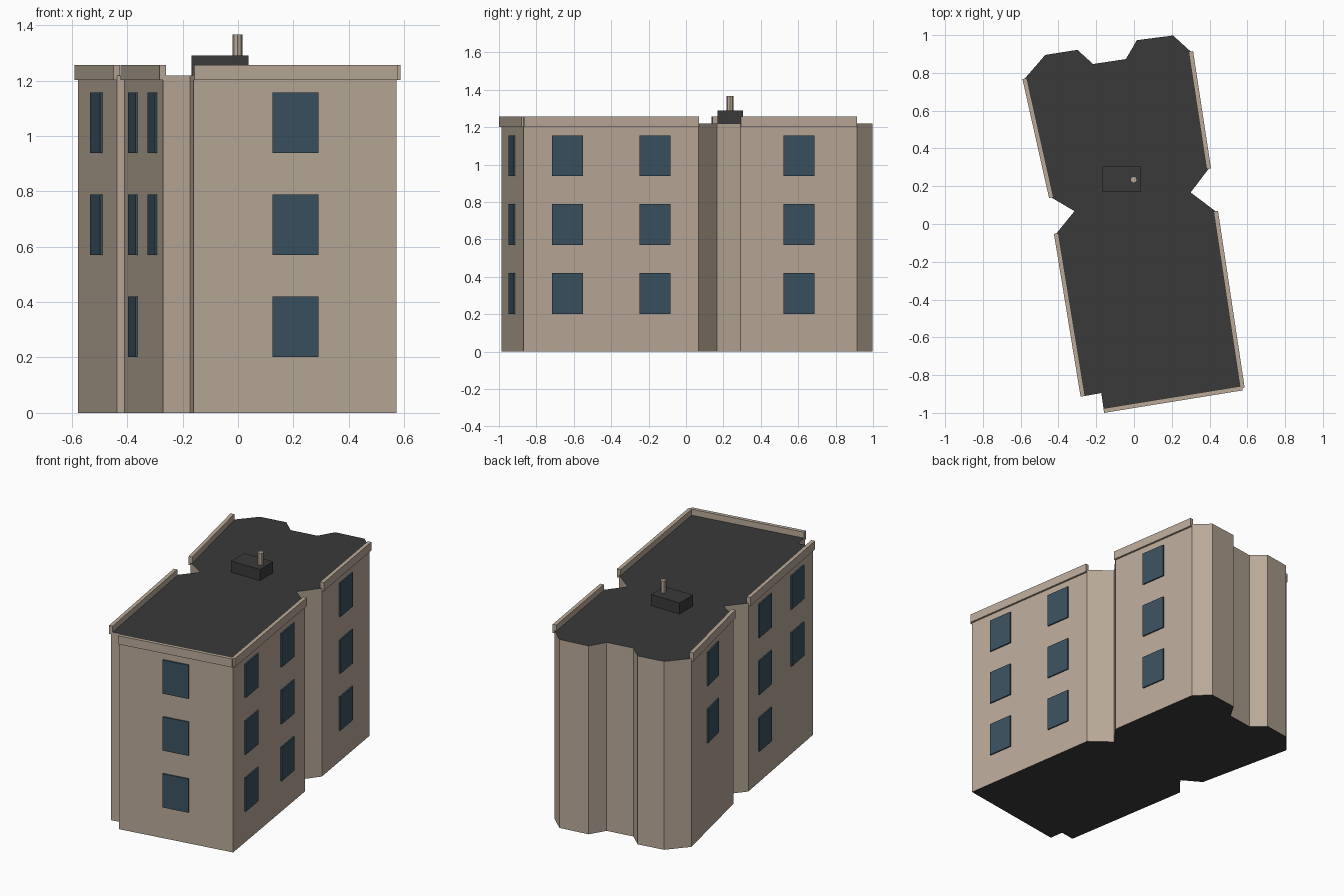
import bpy, bmesh, math
from mathutils import Vector, Matrix

if "Cube" in bpy.data.objects:
    bpy.data.objects.remove(bpy.data.objects["Cube"])


def material(name, rgb):
    m = bpy.data.materials.new(name)
    m.diffuse_color = (*rgb, 1)
    m.use_nodes = True
    m.node_tree.nodes["Principled BSDF"].inputs["Base Color"].default_value = m.diffuse_color
    return m


STONE = material("tan stone", (0.49, 0.40, 0.315))
ROOF = material("dark roof", (0.042, 0.042, 0.042))
GLASS = material("blue glass", (0.042, 0.082, 0.115))

# Footprint corners, anticlockwise from the front left corner
P = [(-0.16, -0.987), (0.573, -0.868), (0.432, 0.067), (0.30, 0.167), (0.395, 0.292),
     (0.30, 0.913), (0.207, 0.998), (0.015, 0.973), (-0.043, 0.873), (-0.217, 0.847),
     (-0.30, 0.922), (-0.47, 0.895), (-0.578, 0.77), (-0.437, 0.14), (-0.315, 0.068),
     (-0.411, -0.05), (-0.27, -0.912), (-0.173, -0.895)]
ROOF_Z = 1.218


def add_object(name, bm, mats):
    bmesh.ops.recalc_face_normals(bm, faces=bm.faces)
    me = bpy.data.meshes.new(name)
    bm.to_mesh(me)
    bm.free()
    for m in mats:
        me.materials.append(m)
    ob = bpy.data.objects.new(name, me)
    bpy.context.collection.objects.link(ob)
    return ob


def box(name, centre, size, mat, angle=0.0):
    bm = bmesh.new()
    m = (Matrix.Translation(centre) @ Matrix.Rotation(angle, 4, 'Z')
         @ Matrix.Diagonal((*size, 1)))
    bmesh.ops.create_cube(bm, size=1, matrix=m)
    return add_object(name, bm, [mat])


# Building body: extruded footprint, dark roof and underside
bm = bmesh.new()
base = bm.faces.new([bm.verts.new((x, y, 0)) for x, y in P])
ext = bmesh.ops.extrude_face_region(bm, geom=[base], use_keep_orig=True)
bmesh.ops.translate(bm, vec=(0, 0, ROOF_Z),
                    verts=[g for g in ext["geom"] if isinstance(g, bmesh.types.BMVert)])
bm.normal_update()
for f in bm.faces:
    f.material_index = 1 if abs(f.normal.z) > 0.5 else 0
add_object("building_body", bm, [STONE, ROOF])

# Long walls: (corner index, window positions along the wall, floors without windows)
WALLS = {
    "front": (0, {0.5: (0, 1, 2)}),
    "right_front": (1, {0.25: (0, 1, 2), 0.75: (0, 1, 2)}),
    "right_back": (4, {0.5: (0, 1, 2)}),
    "left_back": (12, {0.5: (1, 2)}),
    "left_front": (15, {0.25: (0, 1, 2), 0.75: (1, 2)}),
}
for name, (i, windows) in WALLS.items():
    a, b = Vector(P[i]), Vector(P[i + 1])
    d = (b - a).normalized()
    out = Vector((d.y, -d.x))
    angle = math.atan2(d.y, d.x)
    # Parapet straddling the wall edge
    c = (a + b) / 2 + out * 0.001
    box("parapet_" + name, (c.x, c.y, 1.229), ((b - a).length, 0.024, 0.055), STONE, angle)
    # Window plates
    for t, floors in windows.items():
        for fl in floors:
            c = a.lerp(b, t) + out * 0.004
            box(f"window_{name}", (c.x, c.y, 0.311 + 0.368 * fl),
                (0.167, 0.009, 0.218), GLASS, angle)

# Roof housing and flue
box("roof_housing", (-0.065, 0.237, 1.252), (0.206, 0.135, 0.076), ROOF)
bm = bmesh.new()
bmesh.ops.create_cone(bm, cap_ends=True, segments=8, radius1=0.018, radius2=0.018,
                      depth=0.08, matrix=Matrix.Translation((-0.002, 0.235, 1.327)))
add_object("roof_flue", bm, [STONE])
